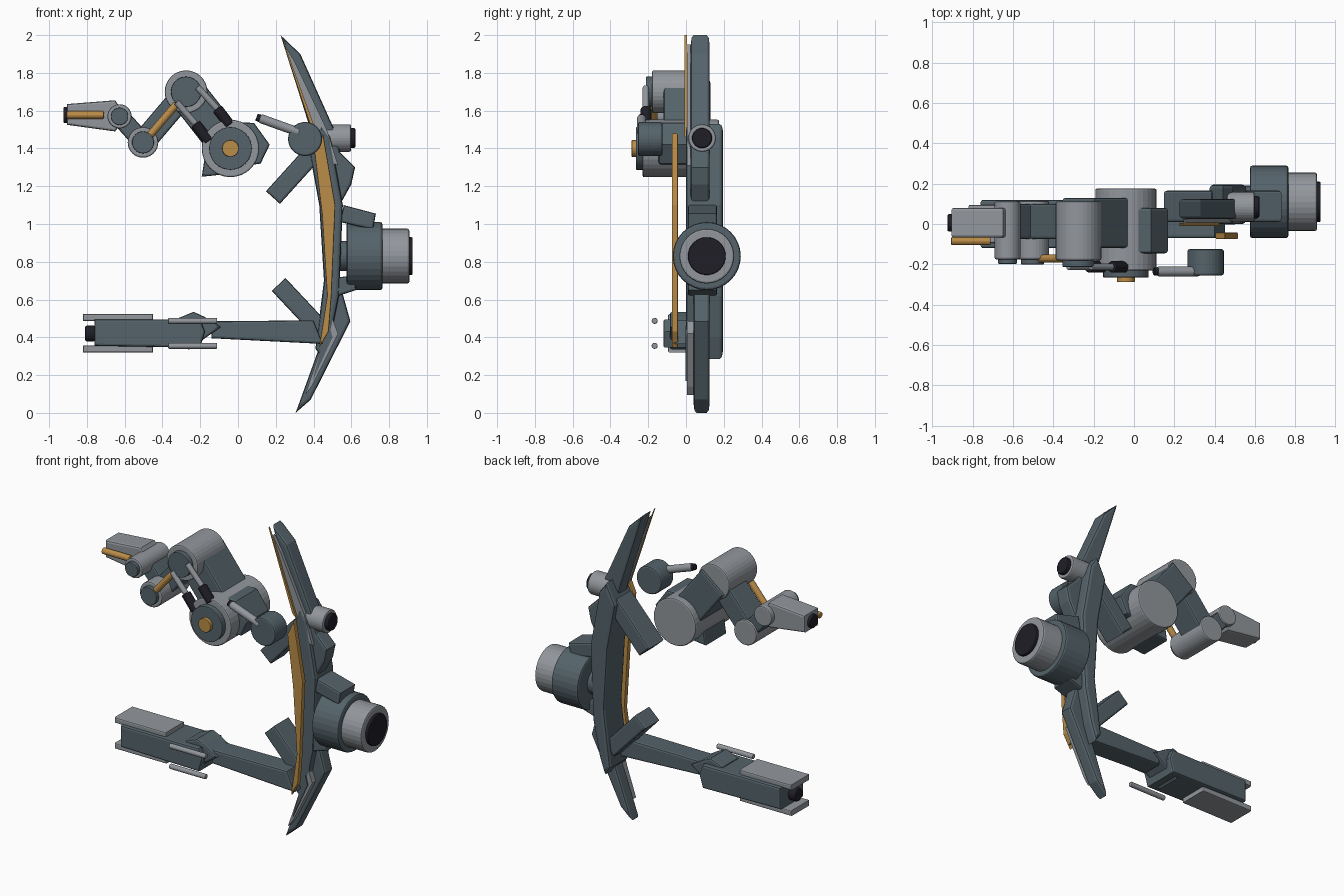
import bpy, bmesh, math
from mathutils import Vector


def material(name, rgb):
    m = bpy.data.materials.new(name)
    m.diffuse_color = (*rgb, 1)
    return m


SLATE = material("slate", (0.09, 0.125, 0.145))
GREY = material("light_grey", (0.29, 0.31, 0.335))
GOLD = material("gold", (0.50, 0.265, 0.065))
BLACK = material("black", (0.014, 0.013, 0.02))


def finish(bm, name, mat, smooth=False):
    bmesh.ops.recalc_face_normals(bm, faces=bm.faces)
    me = bpy.data.meshes.new(name)
    bm.to_mesh(me)
    bm.free()
    me.materials.append(mat)
    ob = bpy.data.objects.new(name, me)
    bpy.context.collection.objects.link(ob)
    return ob


def prism(name, pts, y0, y1, mat, bevel=0.012):
    """Side profile (x, z) extruded from y0 to y1, rims bevelled."""
    bm = bmesh.new()
    face = bm.faces.new([bm.verts.new((x, y0, z)) for x, z in pts])
    ext = bmesh.ops.extrude_face_region(bm, geom=[face])
    for v in ext["geom"]:
        if isinstance(v, bmesh.types.BMVert):
            v.co.y = y1
    bmesh.ops.recalc_face_normals(bm, faces=bm.faces)
    if bevel:
        rims = [e for e in bm.edges if abs(e.verts[0].co.y - e.verts[1].co.y) < 1e-6]
        bmesh.ops.bevel(bm, geom=rims, offset=bevel, segments=2, profile=0.5,
                        affect="EDGES", clamp_overlap=True)
    return finish(bm, name, mat)


def rod(name, a, b, r, mat, bevel=0.008, sides=32):
    """Cylinder from point a to point b with bevelled rims."""
    a, b = Vector(a), Vector(b)
    bm = bmesh.new()
    bmesh.ops.create_cone(bm, cap_ends=True, segments=sides, radius1=r, radius2=r,
                          depth=(b - a).length)
    if bevel:
        rims = [e for e in bm.edges if abs(e.verts[0].co.z - e.verts[1].co.z) < 1e-6]
        bmesh.ops.bevel(bm, geom=rims, offset=bevel, segments=2, profile=0.5,
                        affect="EDGES", clamp_overlap=True)
    q = (b - a).to_track_quat("Z", "Y")
    for v in bm.verts:
        v.co = q @ v.co + (a + b) / 2
    return finish(bm, name, mat)


def pin(name, x, z, r, y0, y1, mat, bevel=0.008):
    return rod(name, (x, y0, z), (x, y1, z), r, mat, bevel)


def link(name, a, b, width, y0, y1, mat=SLATE):
    """Bar of given width between two (x, z) points."""
    a, b = Vector(a), Vector(b)
    d = (b - a).normalized()
    n = Vector((-d.y, d.x)) * width / 2
    return prism(name, [a + n, b + n, b - n, a - n], y0, y1, mat)


# Central spine with blades above and below
prism("spine", [(0.44, 1.53), (0.49, 1.46), (0.555, 1.10), (0.535, 0.62), (0.49, 0.40),
                (0.45, 0.285), (0.41, 0.34), (0.455, 0.70), (0.43, 1.10), (0.375, 1.40)],
      0.0, 0.195, SLATE, 0.018)
prism("upper_blade", [(0.225, 2.0), (0.33, 1.90), (0.51, 1.50), (0.54, 1.38), (0.62, 1.30),
                      (0.60, 1.21), (0.55, 1.12), (0.46, 1.20), (0.39, 1.48)],
      0.025, 0.125, SLATE, 0.015)
prism("lower_blade", [(0.305, 0.0), (0.385, 0.07), (0.595, 0.485), (0.535, 0.70),
                      (0.47, 0.62), (0.435, 0.36)], 0.04, 0.125, SLATE, 0.015)

# Thin trim plates
prism("upper_grey_trim", [(0.245, 1.95), (0.30, 1.86), (0.47, 1.50), (0.53, 1.31),
                          (0.49, 1.33), (0.40, 1.48)], 0.004, 0.026, GREY, 0)
prism("upper_gold_trim", [(0.225, 2.0), (0.262, 1.91), (0.425, 1.46), (0.395, 1.49)],
      -0.009, 0.004, GOLD, 0)
prism("lower_grey_trim", [(0.355, 0.095), (0.39, 0.14), (0.53, 0.42), (0.50, 0.50),
                          (0.445, 0.36)], 0.004, 0.042, GREY, 0)
prism("lower_dark_trim", [(0.395, 0.17), (0.50, 0.40), (0.485, 0.46), (0.445, 0.36)],
      -0.003, 0.004, SLATE, 0)
prism("gold_bow", [(0.405, 1.38), (0.45, 1.48), (0.515, 1.10), (0.495, 0.62),
                   (0.48, 0.43), (0.43, 0.345), (0.472, 0.62), (0.445, 1.05)],
      -0.075, -0.042, GOLD, 0.006)

# Struts branching from the spine
link("upper_strut", (0.185, 1.14), (0.42, 1.40), 0.10, 0.01, 0.165)
link("lower_strut", (0.215, 0.68), (0.44, 0.44), 0.10, 0.01, 0.165)

# Main thruster and its brackets
rod("thruster_housing", (0.575, 0.11, 0.83), (0.765, 0.11, 0.83), 0.18, SLATE, 0.012)
rod("thruster_nozzle", (0.755, 0.11, 0.83), (0.907, 0.11, 0.83), 0.145, GREY, 0.01)
rod("thruster_core", (0.90, 0.11, 0.83), (0.925, 0.11, 0.83), 0.10, BLACK, 0.006)
rod("thruster_mount", (0.50, 0.11, 0.83), (0.58, 0.11, 0.83), 0.08, SLATE, 0)
prism("upper_bracket", [(0.56, 1.10), (0.73, 1.055), (0.715, 0.97), (0.54, 1.01)],
      0.01, 0.165, SLATE)
prism("lower_bracket", [(0.48, 0.71), (0.62, 0.73), (0.625, 0.65), (0.47, 0.60)],
      0.01, 0.165, SLATE)

# Small thruster
rod("small_nozzle", (0.46, 0.085, 1.455), (0.598, 0.085, 1.455), 0.073, GREY)
rod("small_core", (0.59, 0.085, 1.455), (0.622, 0.085, 1.455), 0.053, BLACK)

# Turret with barrel
pin("turret", 0.355, 1.45, 0.09, -0.255, -0.125, SLATE, 0.01)
rod("turret_barrel", (0.115, -0.235, 1.56), (0.325, -0.235, 1.485), 0.024, GREY)
rod("turret_muzzle", (0.098, -0.235, 1.566), (0.122, -0.235, 1.557), 0.02, BLACK, 0.004)

# Lower arm
prism("lower_beam", [(-0.14, 0.485), (0.40, 0.49), (0.45, 0.365), (-0.14, 0.395)],
      -0.07, 0.07, SLATE)
prism("lower_knee", [(-0.32, 0.50), (-0.235, 0.535), (-0.18, 0.51), (-0.09, 0.455),
                     (-0.26, 0.335), (-0.32, 0.36)], -0.085, 0.085, SLATE)
prism("lower_forearm", [(-0.76, 0.495), (-0.20, 0.495), (-0.175, 0.43), (-0.20, 0.345),
                        (-0.76, 0.355)], -0.12, 0.12, SLATE)
rod("lower_muzzle", (-0.81, 0, 0.42), (-0.755, 0, 0.42), 0.042, BLACK, 0.01)
for side, z, rz in (("top", 0.505, 0.487), ("bottom", 0.338, 0.355)):
    prism("forearm_plate_" + side, [(-0.82, z - 0.018), (-0.45, z - 0.018),
                                    (-0.45, z + 0.018), (-0.82, z + 0.018)],
          -0.095, 0.095, GREY, 0.008)
    rod("forearm_rail_" + side, (-0.37, -0.166, rz), (-0.11, -0.166, rz), 0.016, GREY, 0.005, 16)

# Upper arm: joints as x, z, radius, depth range, cap radius, cap depth
joints = {
    "shoulder": (-0.04, 1.40, 0.152, -0.23, 0.175, 0.113, -0.265, -0.225),
    "elbow": (-0.275, 1.70, 0.113, -0.18, 0.112, 0.080, -0.212, -0.175),
    "forejoint": (-0.503, 1.432, 0.081, -0.175, 0.115, 0.058, -0.20, -0.17),
    "wrist": (-0.627, 1.57, 0.064, -0.175, 0.112, 0.046, -0.198, -0.17),
}
for name, (x, z, r, y0, y1, cr, c0, c1) in joints.items():
    pin(name, x, z, r, y0, y1, GREY)
    pin(name + "_cap", x, z, cr, c0, c1, SLATE, 0.004)
pin("shoulder_hub", -0.04, 1.40, 0.044, -0.288, -0.26, GOLD, 0.003)

# Armour blocks around the shoulder
prism("shoulder_block", [(-0.02, 1.54), (0.085, 1.535), (0.168, 1.42), (0.12, 1.32),
                         (-0.02, 1.30)], -0.145, 0.08, SLATE)
prism("shoulder_heel", [(-0.175, 1.36), (-0.192, 1.25), (-0.08, 1.262), (-0.03, 1.35)],
      -0.145, 0.08, SLATE)

# Links between the joints
link("upper_link", (-0.275, 1.70), (-0.04, 1.40), 0.20, -0.118, 0.13)
link("fore_link", (-0.275, 1.70), (-0.503, 1.432), 0.125, -0.075, 0.10)
link("wrist_link", (-0.503, 1.432), (-0.627, 1.57), 0.10, -0.075, 0.10)

# Pistons
for i, (p0, p1, p2) in enumerate((((-0.325, 1.645), (-0.225, 1.53), (-0.155, 1.44)),
                                  ((-0.215, 1.725), (-0.11, 1.61), (-0.045, 1.525)))):
    y = -0.212
    rod(f"piston_rod_{i}", (p0[0], y, p0[1]), (p1[0], y, p1[1]), 0.017, GREY, 0.005, 16)
    rod(f"piston_sleeve_{i}", (p1[0], y, p1[1]), (p2[0], y, p2[1]), 0.029, BLACK, 0.006, 16)
rod("gold_piston", (-0.468, -0.172, 1.468), (-0.325, -0.172, 1.635), 0.02, GOLD, 0.006, 16)

# Hand
prism("hand", [(-0.905, 1.635), (-0.65, 1.655), (-0.615, 1.60), (-0.615, 1.54),
               (-0.65, 1.49), (-0.905, 1.525)], -0.067, 0.08, GREY)
rod("hand_muzzle", (-0.925, 0.006, 1.577), (-0.895, 0.006, 1.577), 0.043, BLACK, 0.008)
rod("hand_gold_rail", (-0.907, -0.085, 1.577), (-0.71, -0.085, 1.577), 0.02, GOLD, 0.006, 16)
